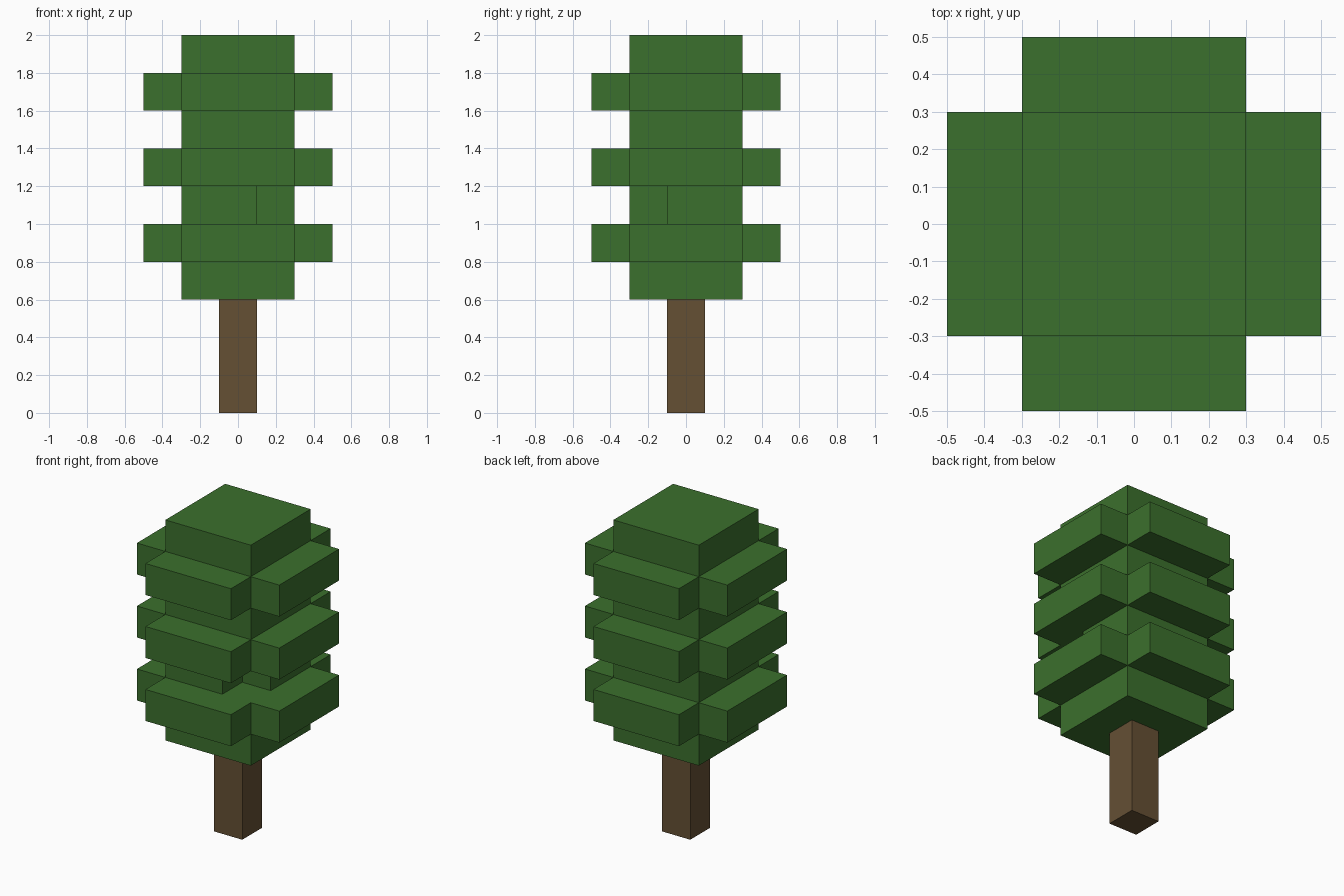
import bpy
import bmesh
from math import radians
from mathutils import Vector

cube = bpy.data.objects.get("Cube")
if cube:
    bpy.data.objects.remove(cube, do_unlink=True)

CELL = 0.2
TRUNK_HEIGHT = 0.6
LAYERS = 7


def make_material(name, rgb):
    mat = bpy.data.materials.new(name)
    mat.use_nodes = True
    mat.diffuse_color = (*rgb, 1)
    mat.node_tree.nodes["Principled BSDF"].inputs["Base Color"].default_value = (*rgb, 1)
    return mat


def finish(name, bm, mat):
    mesh = bpy.data.meshes.new(name)
    bm.to_mesh(mesh)
    bm.free()
    mesh.materials.append(mat)
    obj = bpy.data.objects.new(name, mesh)
    bpy.context.collection.objects.link(obj)
    return obj


def is_leaf(i, j, k):
    """True where a block of foliage fills the grid cell."""
    if not 0 <= k < LAYERS:
        return False
    if k == 2 and (i, j) == (1, -1):  # missing corner block
        return False
    near, far = sorted((abs(i), abs(j)))
    reach = 2 if k % 2 else 1  # every other layer spreads into a cross
    return near <= 1 and far <= reach


def add_block_face(bm, centre, axis, sign):
    """Add the square on one side of a block, facing outward."""
    normal, u, v = Vector(), Vector(), Vector()
    normal[axis] = sign
    u[(axis + 1) % 3] = 1
    v[(axis + 2) % 3] = sign
    corners = ((-1, -1), (1, -1), (1, 1), (-1, 1))
    bm.faces.new([bm.verts.new(centre + (normal + a * u + b * v) * CELL / 2)
                  for a, b in corners])


green = make_material("leaf green", (0.044, 0.162, 0.026))
brown = make_material("bark brown", (0.130, 0.080, 0.034))

# Trunk
bm = bmesh.new()
bmesh.ops.create_cube(bm, size=1)
bmesh.ops.scale(bm, vec=(CELL, CELL, TRUNK_HEIGHT), verts=bm.verts)
bmesh.ops.translate(bm, vec=(0, 0, TRUNK_HEIGHT / 2), verts=bm.verts)
finish("trunk", bm, brown)

# Foliage: only the outer skin of the stacked blocks
bm = bmesh.new()
span = range(-2, 3)
for cell in ((i, j, k) for i in span for j in span for k in range(LAYERS)):
    if not is_leaf(*cell):
        continue
    centre = Vector(cell) * CELL + Vector((0, 0, TRUNK_HEIGHT + CELL / 2))
    for axis in range(3):
        for sign in (-1, 1):
            neighbour = list(cell)
            neighbour[axis] += sign
            if not is_leaf(*neighbour):
                add_block_face(bm, centre, axis, sign)

# Merge the flat squares into large clean faces
bmesh.ops.remove_doubles(bm, verts=bm.verts, dist=CELL / 100)
bmesh.ops.dissolve_limit(bm, angle_limit=radians(1), verts=bm.verts, edges=bm.edges)
finish("foliage", bm, green)
